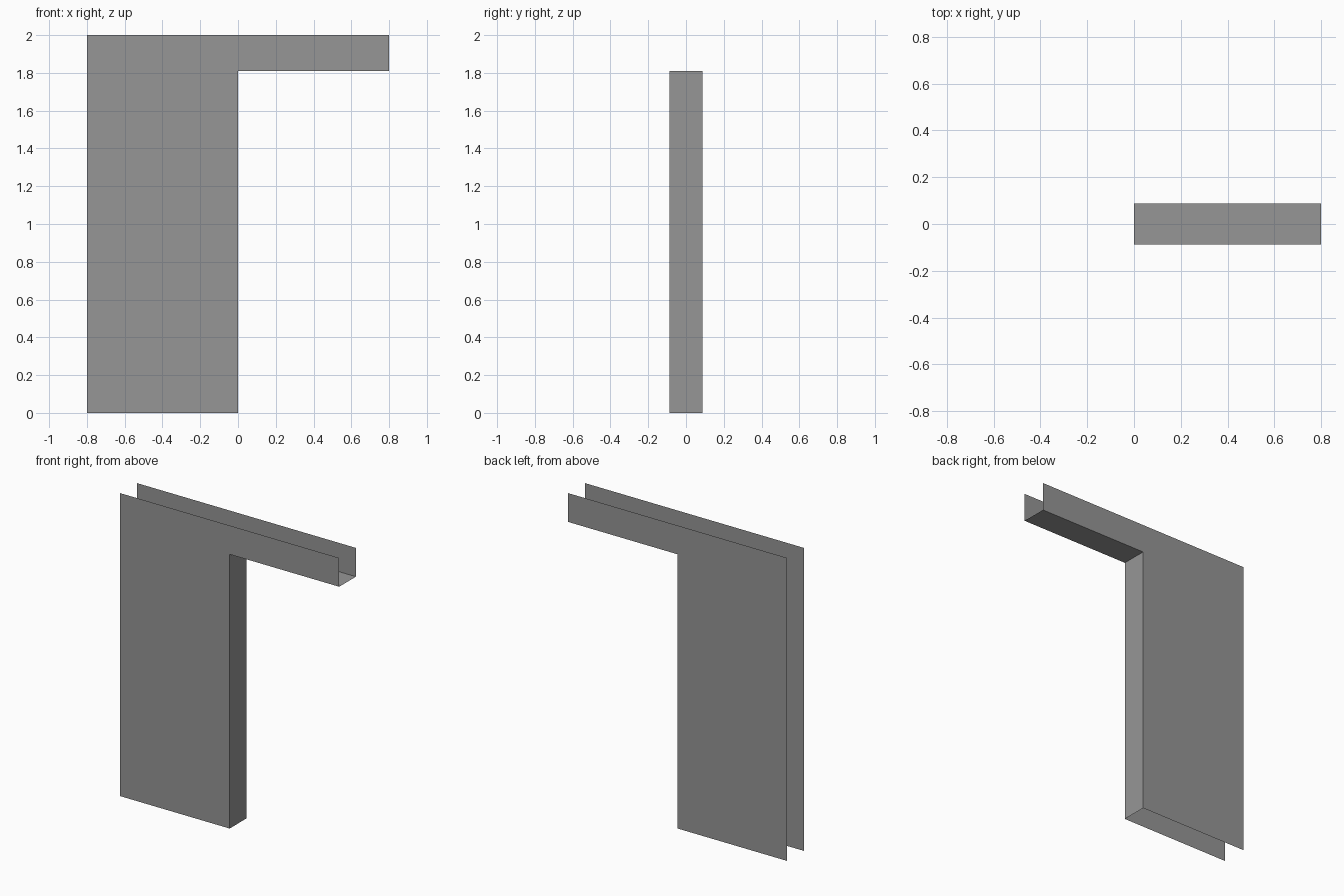
import bpy

cube = bpy.data.objects.get("Cube")
if cube:
    bpy.data.objects.remove(cube, do_unlink=True)

# Overall dimensions
HALF_WIDTH = 0.8
HALF_DEPTH = 0.087
HEIGHT = 2.0
SOFFIT = 1.81

# Single grey finish
GREY = (0.305, 0.305, 0.305, 1.0)
grey = bpy.data.materials.new("plain_grey")
grey.use_nodes = True
grey.diffuse_color = GREY
grey.node_tree.nodes["Principled BSDF"].inputs["Base Color"].default_value = GREY


def sheet(name, corners):
    """One flat sheet; counter-clockwise corners face the viewer."""
    mesh = bpy.data.meshes.new(name)
    mesh.from_pydata(corners, [], [tuple(range(len(corners)))])
    mesh.materials.append(grey)
    obj = bpy.data.objects.new(name, mesh)
    bpy.context.collection.objects.link(obj)
    return obj


# L-shaped wall outline in x and z, counter-clockwise from the front
outline = [(-HALF_WIDTH, 0), (0, 0), (0, SOFFIT), (HALF_WIDTH, SOFFIT),
           (HALF_WIDTH, HEIGHT), (-HALF_WIDTH, HEIGHT)]

# Front and back wall faces
sheet("front_wall_face", [(x, -HALF_DEPTH, z) for x, z in outline])
sheet("back_wall_face", [(x, HALF_DEPTH, z) for x, z in reversed(outline)])


# Strips joining the two faces around the opening
def return_strip(name, start, end):
    (x0, z0), (x1, z1) = start, end
    sheet(name, [(x0, -HALF_DEPTH, z0), (x0, HALF_DEPTH, z0),
                 (x1, HALF_DEPTH, z1), (x1, -HALF_DEPTH, z1)])


return_strip("opening_jamb", outline[1], outline[2])
return_strip("opening_soffit", outline[2], outline[3])
